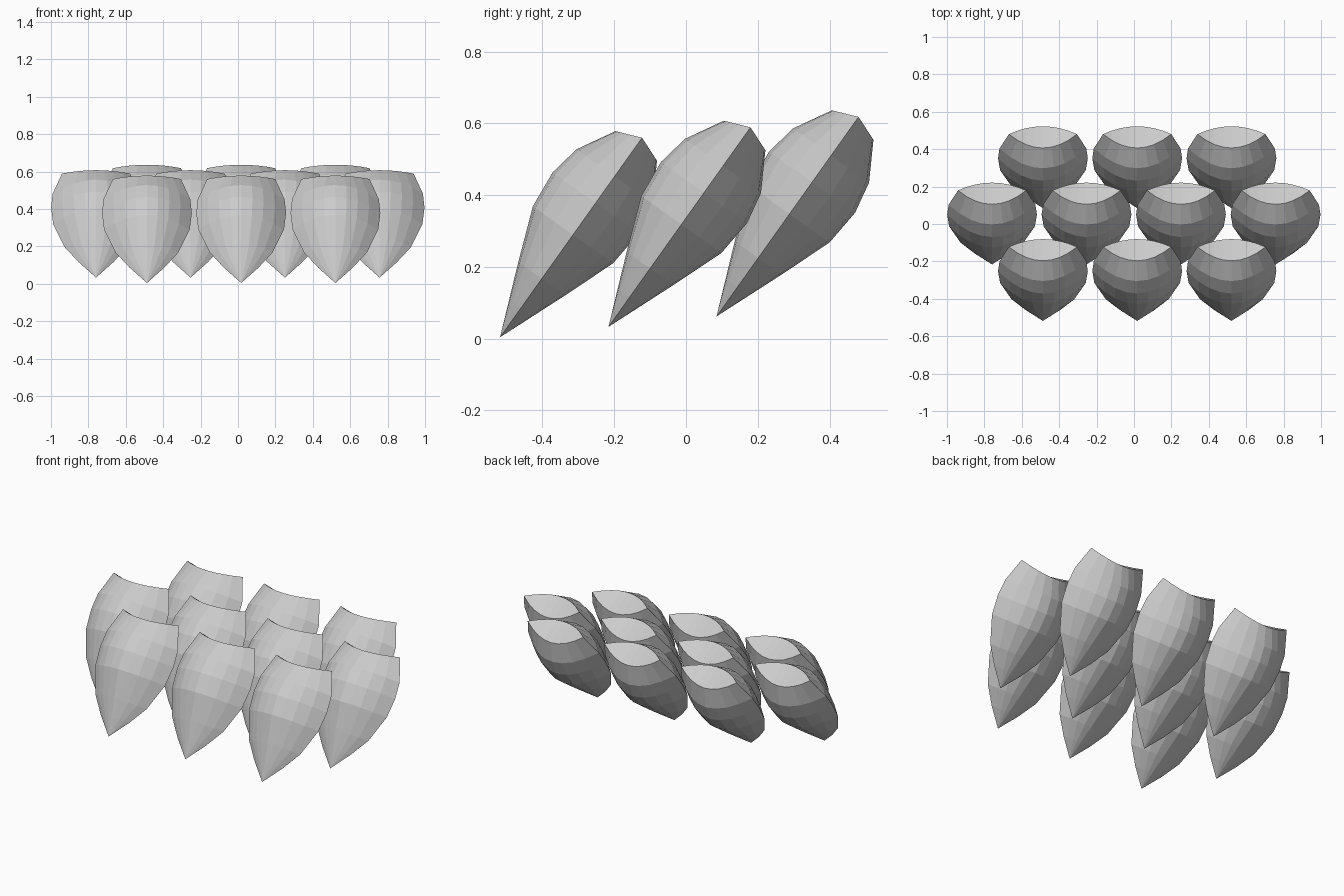
import bpy, bmesh
from mathutils import Vector

if "Cube" in bpy.data.objects:
    bpy.data.objects.remove(bpy.data.objects["Cube"])

# Scale profile stations: distance along the scale, half width, half thickness
STATIONS = [(0.10, 0.092, 0.040), (0.20, 0.168, 0.080), (0.35, 0.229, 0.137),
            (0.459, 0.240, 0.147), (0.55, 0.232, 0.130), (0.654, 0.182, 0.071)]
AXIS = Vector((0, 0.58, 0.815))       # from the tip to the blunt end
NORMAL = Vector((0, -0.815, 0.58))    # outward face of the scale
COLS = 4                              # facets per half width
FRACS = [i / COLS for i in range(-COLS, COLS + 1)]


def scale_mesh():
    bm = bmesh.new()
    tip = bm.verts.new((0, 0, 0))
    rings = []
    for k, (u, w, n) in enumerate(STATIONS):
        lift = 0.028 if k == len(STATIONS) - 1 else 0   # raised corners at blunt end

        def point(f, side):
            return Vector((f * w, 0, 0)) + AXIS * (u + lift * f * f) + NORMAL * side * n * (1 - f * f)
        front = [bm.verts.new(point(f, 1)) for f in FRACS]
        back = [bm.verts.new(point(f, -1)) for f in reversed(FRACS[1:-1])]
        rings.append(front + back)
    count = len(rings[0])
    # Pointed end, then the bands of the body
    for i in range(count):
        j = (i + 1) % count
        bm.faces.new((tip, rings[0][j], rings[0][i]))
        for a, b in zip(rings, rings[1:]):
            bm.faces.new((a[i], a[j], b[j], b[i]))
    # Saddle-shaped blunt end, in strips from front edge to back edge
    top = rings[-1]
    for i in range(2 * COLS):
        strip = [top[i], top[i + 1], top[(count - i - 1) % count], top[(count - i) % count]]
        bm.faces.new(list(dict.fromkeys(strip)))
    bmesh.ops.recalc_face_normals(bm, faces=bm.faces)
    mesh = bpy.data.meshes.new("scale")
    bm.to_mesh(mesh)
    bm.free()
    return mesh


# Three staggered rows of overlapping scales
mesh = scale_mesh()
ROWS = [("front_scale", -0.518, 0.004, (-0.487, 0.017, 0.521)),
        ("middle_scale", -0.216, 0.033, (-0.759, -0.254, 0.251, 0.757)),
        ("back_scale", 0.085, 0.062, (-0.487, 0.017, 0.521))]
for name, y, z, xs in ROWS:
    for x in xs:
        ob = bpy.data.objects.new(name, mesh)
        ob.location = (x, y, z)
        bpy.context.collection.objects.link(ob)
